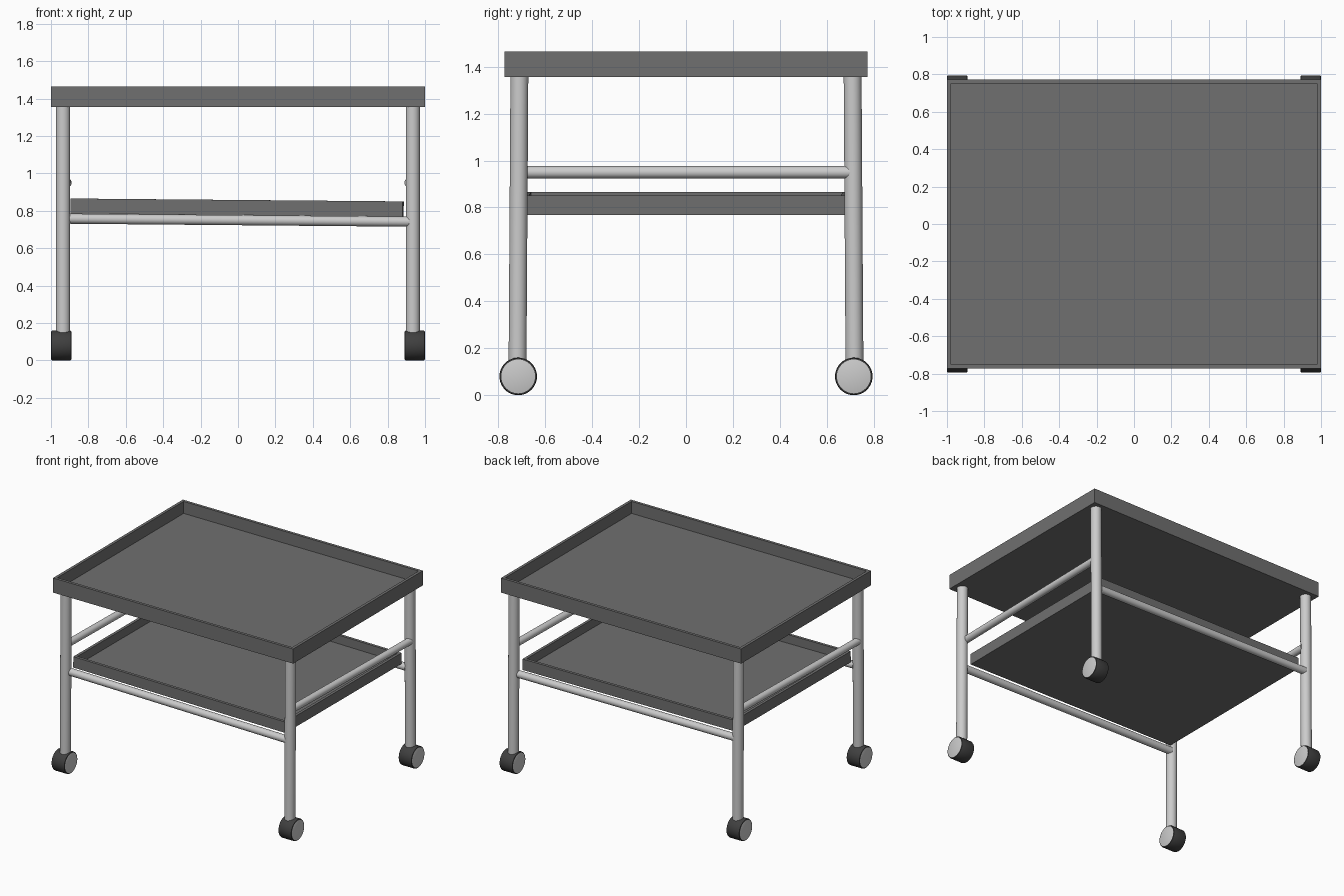
import bpy, bmesh, math
from mathutils import Vector, Matrix

if "Cube" in bpy.data.objects:
    bpy.data.objects.remove(bpy.data.objects["Cube"])


def material(name, r, g, b):
    m = bpy.data.materials.new(name)
    m.diffuse_color = (r, g, b, 1)
    m.use_nodes = True
    m.node_tree.nodes["Principled BSDF"].inputs["Base Color"].default_value = m.diffuse_color
    return m


DARK = material("dark grey tray", 0.16, 0.16, 0.16)
METAL = material("light grey metal", 0.60, 0.60, 0.60)
RUBBER = material("black rubber", 0.05, 0.05, 0.05)


def finish(bm, name, *mats):
    bmesh.ops.recalc_face_normals(bm, faces=bm.faces[:])
    me = bpy.data.meshes.new(name)
    bm.to_mesh(me)
    bm.free()
    ob = bpy.data.objects.new(name, me)
    bpy.context.collection.objects.link(ob)
    for m in mats:
        me.materials.append(m)
    return ob


def smooth(ob):
    bpy.ops.object.select_all(action='DESELECT')
    ob.select_set(True)
    bpy.context.view_layer.objects.active = ob
    bpy.ops.object.shade_smooth_by_angle(angle=math.radians(35))


def rod(name, a, b, r):
    """Round tube between two points."""
    a, b = Vector(a), Vector(b)
    d = b - a
    bm = bmesh.new()
    mat = Matrix.Translation((a + b) / 2) @ d.to_track_quat('Z', 'Y').to_matrix().to_4x4()
    bmesh.ops.create_cone(bm, cap_ends=True, segments=32, radius1=r, radius2=r,
                          depth=d.length, matrix=mat)
    smooth(finish(bm, name, METAL))


def tray(name, sx, sy, h, rim, depth):
    """Open box: cube with its top inset and pushed down."""
    bm = bmesh.new()
    bmesh.ops.create_cube(bm, size=1, matrix=Matrix.Diagonal((sx, sy, h, 1)))
    bm.normal_update()
    top = max(bm.faces, key=lambda f: f.normal.z)
    bmesh.ops.inset_region(bm, faces=[top], thickness=rim)
    floor = bmesh.ops.extrude_face_region(bm, geom=[top])
    verts = [v for v in floor['geom'] if isinstance(v, bmesh.types.BMVert)]
    bmesh.ops.translate(bm, verts=verts, vec=(0, 0, -depth))
    if top.is_valid:
        bmesh.ops.delete(bm, geom=[top], context='FACES_ONLY')
    return finish(bm, name, DARK)


def wheel(name, x, y):
    """Caster with bevelled tyre and light side discs."""
    bm = bmesh.new()
    bmesh.ops.create_cone(bm, cap_ends=True, segments=40, radius1=0.08, radius2=0.08, depth=0.11,
                          matrix=Matrix.Translation((x, y, 0.08)) @ Matrix.Rotation(math.pi / 2, 4, 'Y'))
    rims = [e for e in bm.edges if any(len(f.verts) > 4 for f in e.link_faces)]
    bmesh.ops.bevel(bm, geom=rims, offset=0.008, segments=2, profile=0.5, affect='EDGES')
    for f in bm.faces:
        f.material_index = 1 if len(f.verts) > 10 else 0
    smooth(finish(bm, name, RUBBER, METAL))


# trays
top_tray = tray("top_tray", 2.0, 1.545, 0.11, 0.03, 0.09)
top_tray.location = (0, 0, 1.41)
shelf = tray("lower_shelf", 1.775, 1.37, 0.082, 0.03, 0.065)
shelf.location = (-0.005, 0, 0.817)
shelf.rotation_euler = (0, math.radians(0.5), math.radians(-0.3))

# legs and wheels
for sx, xn in ((-1, "left"), (1, "right")):
    for sy, yn in ((-1, "front"), (1, "back")):
        rod(f"{yn}_{xn}_leg", (sx * 0.935, sy * 0.718, 0.12), (sx * 0.935, sy * 0.71, 1.36), 0.038)
        wheel(f"{yn}_{xn}_wheel", sx * 0.945, sy * 0.715)

# cross rods, slightly turned relative to the legs
for s, n in ((-1, "front"), (1, "back")):
    rod(n + "_shelf_rod", (s * 0.915, s * 0.703, 0.75 + s * -0.008),
        (-s * 0.915, s * 0.722, 0.75 + s * 0.008), 0.027) if s > 0 else \
        rod(n + "_shelf_rod", (-0.915, -0.703, 0.758), (0.915, -0.722, 0.742), 0.027)
for s, n in ((-1, "left"), (1, "right")):
    rod(n + "_side_rod", (s * 0.916, s * -0.71, 0.95), (s * 0.945, s * 0.71, 0.95), 0.026)
